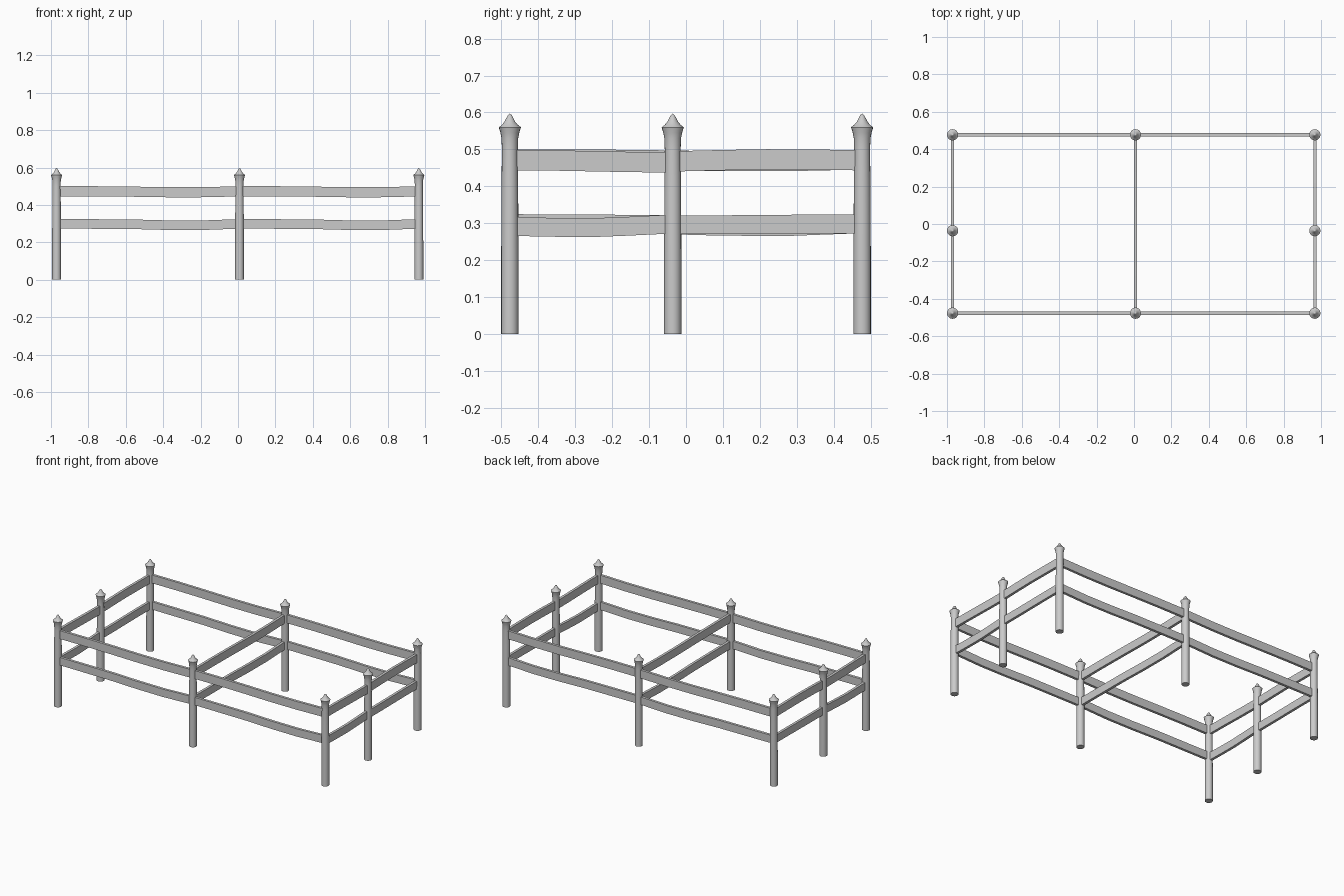
import bpy, bmesh, math
from mathutils import Vector

if "Cube" in bpy.data.objects:
    bpy.data.objects.remove(bpy.data.objects["Cube"])

XL, XM, XR = -0.97, 0.008, 0.967
YF, YM, YB = -0.477, -0.036, 0.477


def finish(name, bm):
    bmesh.ops.recalc_face_normals(bm, faces=bm.faces)
    me = bpy.data.meshes.new(name)
    bm.to_mesh(me)
    bm.free()
    ob = bpy.data.objects.new(name, me)
    bpy.context.collection.objects.link(ob)
    return ob


# lathed post with a flared, pointed cap
PROFILE = [(0.0235, 0), (0.0235, 0.2), (0.0225, 0.4), (0.0215, 0.50), (0.0225, 0.53),
           (0.0255, 0.545), (0.030, 0.56), (0.022, 0.566), (0.0145, 0.575),
           (0.0095, 0.585), (0.005, 0.593)]
TIP = 0.597
SIDES = 20


def post(name, x, y):
    bm = bmesh.new()
    rings = []
    for r, z in PROFILE:
        rings.append([bm.verts.new((x + r * math.cos(2 * math.pi * i / SIDES),
                                    y + r * math.sin(2 * math.pi * i / SIDES), z))
                      for i in range(SIDES)])
    tip = bm.verts.new((x, y, TIP))
    bm.faces.new(rings[0])
    for i in range(SIDES):
        j = (i + 1) % SIDES
        for a, b in zip(rings, rings[1:]):
            bm.faces.new((a[i], a[j], b[j], b[i]))
        bm.faces.new((rings[-1][i], rings[-1][j], tip))
    ob = finish(name, bm)
    bpy.context.view_layer.objects.active = ob
    ob.select_set(True)
    bpy.ops.object.shade_smooth_by_angle(angle=math.radians(40))
    ob.select_set(False)


# slightly warped plank between two posts; bends = centre heights along it
def rail(name, a, b, bends, height, thick=0.017):
    a, b = Vector((*a, 0)), Vector((*b, 0))
    d = (b - a).normalized()
    a, b = a + d * 0.019, b - d * 0.019
    side = Vector((-d.y, d.x, 0)) * thick / 2
    up = Vector((0, 0, height / 2))
    bm = bmesh.new()
    rings = []
    for k, z in enumerate(bends):
        c = a.lerp(b, k / (len(bends) - 1)) + Vector((0, 0, z))
        rings.append([bm.verts.new(c + o) for o in
                      (-side - up, side - up, side + up, -side + up)])
    for p, q in zip(rings, rings[1:]):
        for i in range(4):
            j = (i + 1) % 4
            bm.faces.new((p[i], p[j], q[j], q[i]))
    bm.faces.new(rings[0])
    bm.faces.new(rings[-1])
    finish(name, bm)


# posts
for name, x, y in (("front_left", XL, YF), ("front_middle", XM, YF), ("front_right", XR, YF),
                   ("side_left", XL, YM), ("side_right", XR, YM),
                   ("back_left", XL, YB), ("back_middle", XM, YB), ("back_right", XR, YB)):
    post(name + "_post", x, y)

LONG_TOP = [0.473, 0.473, 0.471, 0.468, 0.468, 0.472]
LONG_LOW = [0.299, 0.298, 0.297, 0.292, 0.291, 0.298]

# long front and back rails, and the central divider
spans = [("front_left", (XL, YF), (XM, YF)), ("front_right", (XM, YF), (XR, YF)),
         ("back_left", (XL, YB), (XM, YB)), ("back_right", (XM, YB), (XR, YB)),
         ("divider", (XM, YF), (XM, YB))]
for name, a, b in spans:
    rail(name + "_top_rail", a, b, LONG_TOP, 0.054)
    rail(name + "_low_rail", a, b, LONG_LOW, 0.051)

# short side rails
for side, x in (("left", XL), ("right", XR)):
    rail(side + "_front_top_rail", (x, YF), (x, YM), [0.471, 0.470, 0.468, 0.466, 0.465], 0.055)
    rail(side + "_front_low_rail", (x, YF), (x, YM), [0.291, 0.289, 0.288, 0.292, 0.297], 0.051)
    rail(side + "_back_top_rail", (x, YM), (x, YB), [0.468, 0.471, 0.473, 0.472, 0.471], 0.055)
    rail(side + "_back_low_rail", (x, YM), (x, YB), [0.296, 0.296, 0.297, 0.298, 0.298], 0.051)
